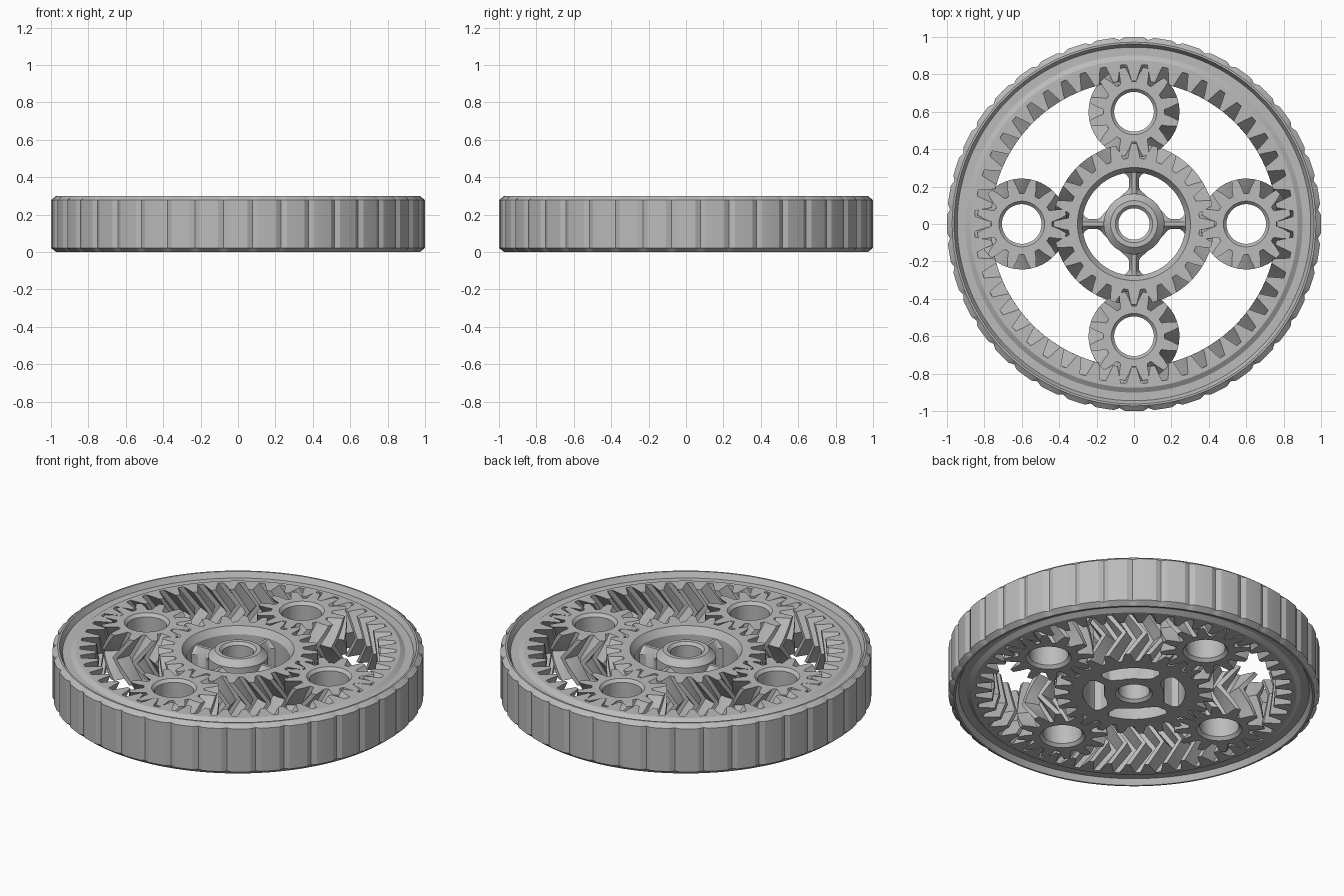
import bpy
import bmesh
from math import cos, sin, pi, tau, radians

if "Cube" in bpy.data.objects:
    bpy.data.objects.remove(bpy.data.objects["Cube"])

GREY = bpy.data.materials.new("grey_plastic")
GREY.use_nodes = True
GREY.diffuse_color = (0.5, 0.5, 0.5, 1)
GREY.node_tree.nodes["Principled BSDF"].inputs["Base Color"].default_value = (0.5, 0.5, 0.5, 1)

LOW, HIGH = 0.015, 0.285      # gear faces
MIDDLE = (LOW + HIGH) / 2
SWEEP = 0.09                  # sideways run of a tooth at mid height
ORBIT = 0.6                   # planet centre distance


def loft(name, loops, location=(0, 0, 0), closed=True, smooth=25):
    """Bridge equal-sized loops of points; closed joins the last to the first."""
    bm = bmesh.new()
    rings = [[bm.verts.new(p) for p in loop] for loop in loops]
    pairs = list(zip(rings, rings[1:]))
    if closed:
        pairs.append((rings[-1], rings[0]))
    else:
        bm.faces.new(rings[0])
        bm.faces.new(rings[-1])
    for a, b in pairs:
        for i in range(len(a)):
            j = (i + 1) % len(a)
            bm.faces.new((a[i], a[j], b[j], b[i]))
    bmesh.ops.recalc_face_normals(bm, faces=bm.faces)
    mesh = bpy.data.meshes.new(name)
    bm.to_mesh(mesh)
    bm.free()
    mesh.materials.append(GREY)
    obj = bpy.data.objects.new(name, mesh)
    obj.location = location
    bpy.context.collection.objects.link(obj)
    bpy.ops.object.select_all(action="DESELECT")
    obj.select_set(True)
    bpy.context.view_layer.objects.active = obj
    bpy.ops.object.shade_smooth_by_angle(angle=radians(smooth))
    return obj


def polar(r, a, z):
    return (r * cos(a), r * sin(a), z)


def herringbone(name, teeth, tip, root, pitch, hand, wall, phase=0, location=(0, 0, 0)):
    """Toothed surface twisted to mid height and back, closed by a plain wall."""
    mid = (tip + root) / 2
    shape = [(-0.36, root), (-0.24, mid), (-0.12, tip),
             (0.12, tip), (0.24, mid), (0.36, root)]
    step = tau / teeth
    outline = [((k + f + phase) * step, r) for k in range(teeth) for f, r in shape]
    layers = 8
    loops = []
    for n in range(layers + 1):
        t = n / layers
        twist = hand * SWEEP / pitch * (1 - abs(2 * t - 1))
        z = LOW + (HIGH - LOW) * t
        loops.append([polar(r, a + twist, z) for a, r in outline])
    loops += [[polar(r, a, z) for a, _ in outline] for r, z in wall]
    return loft(name, loops, location)


def lathe(name, profile, sides=96):
    return loft(name, [[polar(r, tau * i / sides, z) for i in range(sides)]
                       for r, z in profile])


def mirrored(profile):
    """Continue an upper-half wall profile symmetrically below mid height."""
    return profile + [(r, 2 * MIDDLE - z) for r, z in reversed(profile)]


# Outer rim with shallow grip flutes
flutes = 40
flute = [(-0.5, 0), (-0.34, 0), (-0.18, 0), (-0.1, 0.006), (0, 0.013),
         (0.1, 0.006), (0.18, 0), (0.34, 0)]
rim_upper = [(1.0, 0.278), (0.972, 0.3), (0.962, 0.3), (0.945, 0.268), (0.89, 0.268)]
rim_loops = []
for r, z in mirrored(rim_upper):
    rim_loops.append([polar(r - (depth if r == 1.0 else 0),
                            (k + 0.5 + f) * tau / flutes, z)
                      for k in range(flutes) for f, depth in flute])
loft("outer_rim", rim_loops)

# Internal ring gear
herringbone("ring_gear", 48, 0.765, 0.852, 0.8, -1,
            mirrored([(0.875, HIGH), (0.91, 0.262)]))

# Planet gears with chamfered bores
for i, side in enumerate(("left", "back", "right", "front")):
    herringbone("planet_gear_" + side, 12, 0.243, 0.163, 0.2, -1,
                mirrored([(0.122, HIGH), (0.106, 0.268)]), phase=0.5,
                location=polar(ORBIT, i * pi / 2, 0))

# Sun gear, open in the middle
herringbone("sun_gear", 24, 0.43, 0.352, 0.4, 1,
            [(0.302, HIGH), (0.276, 0.245), (0.276, LOW)])

# Hub with a through hole
lathe("sun_hub", [(0.1, HIGH), (0.125, HIGH), (0.162, 0.25), (0.162, LOW),
                  (0.1, LOW), (0.084, 0.03), (0.084, 0.27)])

# Four ridged spokes that flare into the hub and the gear
stations = [(0.13, 0.09), (0.162, 0.055), (0.178, 0.036), (0.195, 0.027),
            (0.245, 0.027), (0.262, 0.038), (0.276, 0.06), (0.298, 0.09)]
for i in range(4):
    sections = []
    for r, w in stations:
        sections.append([(r, -w, LOW), (r, w, LOW), (r, w, 0.2),
                         (r, 0.01, 0.24), (r, -0.01, 0.24), (r, -w, 0.2)])
    spoke = loft("sun_spoke_%d" % (i + 1), sections, closed=False)
    spoke.rotation_euler.z = i * pi / 2
